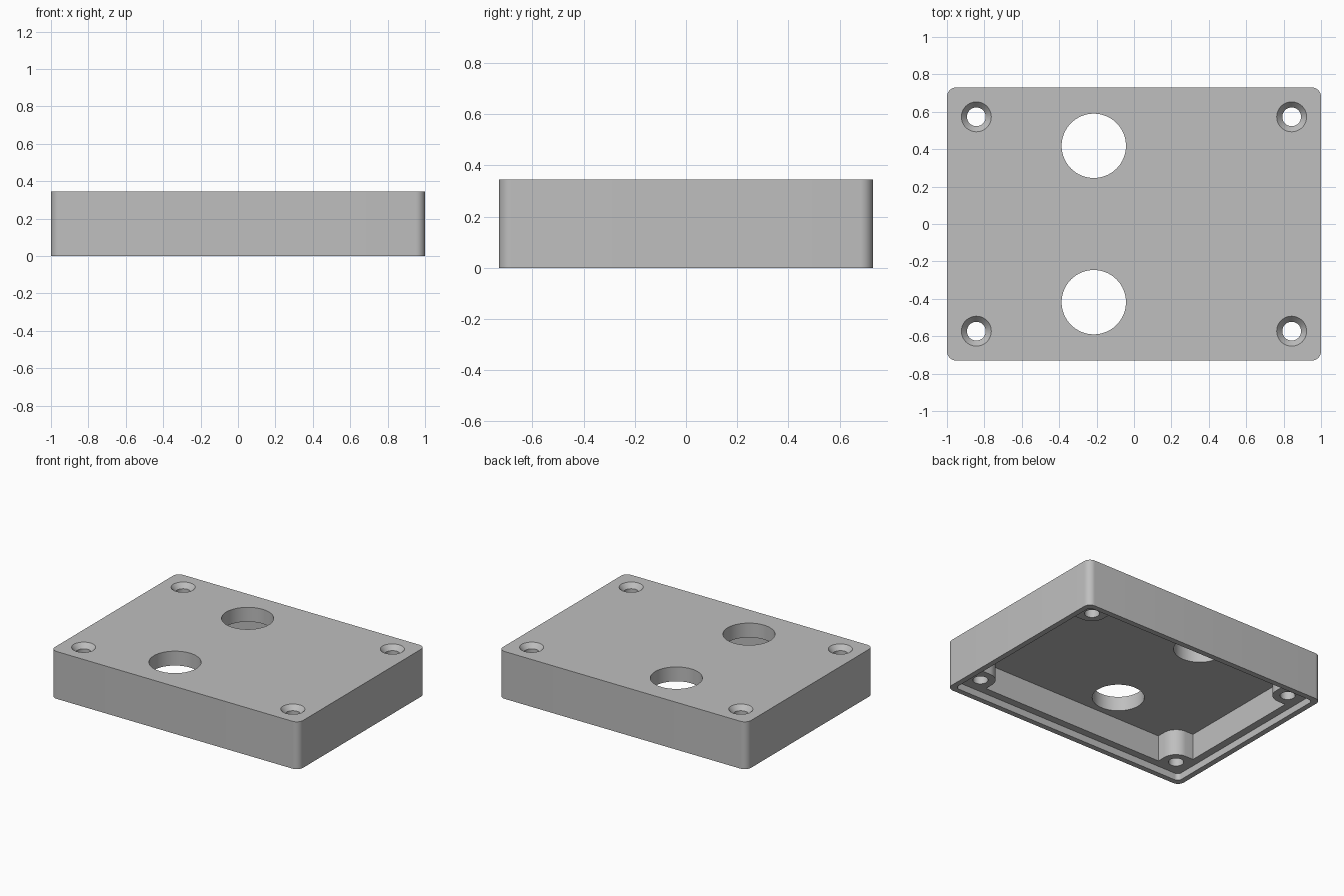
import bpy
import bmesh
from math import cos, sin, pi, radians

if "Cube" in bpy.data.objects:
    bpy.data.objects.remove(bpy.data.objects["Cube"])

# Overall sizes
HX, HY, HEIGHT = 1.0, 0.73, 0.345
CEILING, STEP, LIP, WALL = 0.24, 0.05, 0.04, 0.095
SCREW_X, SCREW_Y, BOSS = 0.843, 0.573, 0.1
QUADRANTS = [(1, 1), (-1, 1), (-1, -1), (1, -1)]

grey = bpy.data.materials.new("plain_grey")
grey.use_nodes = True
colour = (0.52, 0.52, 0.52, 1)
grey.diffuse_color = colour
grey.node_tree.nodes["Principled BSDF"].inputs["Base Color"].default_value = colour


def arc(cx, cy, r, a0, a1, n):
    """Points on an arc, angles in degrees."""
    angles = [radians(a0 + (a1 - a0) * i / n) for i in range(n + 1)]
    return [(cx + r * cos(a), cy + r * sin(a)) for a in angles]


def four_corners(quarter):
    """Mirror a counter-clockwise quarter outline into a closed one."""
    outline = []
    for sx, sy in QUADRANTS:
        pts = [(sx * x, sy * y) for x, y in quarter]
        outline += pts if sx * sy > 0 else pts[::-1]
    return outline


def rounded_rect(hx, hy, r):
    return four_corners(arc(hx - r, hy - r, r, 0, 90, 10))


def loft(name, sections):
    """Solid through matching outlines, each given as (outline, z)."""
    bm = bmesh.new()
    rings = [[bm.verts.new((x, y, z)) for x, y in pts] for pts, z in sections]
    n = len(rings[0])
    for low, high in zip(rings, rings[1:]):
        for i in range(n):
            j = (i + 1) % n
            bm.faces.new((low[i], low[j], high[j], high[i]))
    bm.faces.new(rings[0][::-1])
    bm.faces.new(rings[-1])
    mesh = bpy.data.meshes.new(name)
    bm.to_mesh(mesh)
    bm.free()
    mesh.materials.append(grey)
    obj = bpy.data.objects.new(name, mesh)
    bpy.context.collection.objects.link(obj)
    return obj


def circle(cx, cy, r, n=48):
    return arc(cx, cy, r, 0, 360, n)[:-1]


# Outer block with rounded upright edges
lid = loft("box_lid", [(rounded_rect(HX, HY, 0.05), 0),
                       (rounded_rect(HX, HY, 0.05), HEIGHT)])

# Stepped rim on the underside
step = rounded_rect(HX - LIP, HY - LIP, 0.03)
cutters = [loft("rim_step_cutter", [(step, -0.1), (step, STEP)])]

# Inner cavity, leaving a rounded screw boss in each corner
quarter = [(HX - WALL, SCREW_Y - BOSS)]
quarter += arc(SCREW_X, SCREW_Y, BOSS, 270, 180, 12)
quarter += [(SCREW_X - BOSS, HY - WALL)]
cavity = four_corners(quarter)
cutters.append(loft("cavity_cutter", [(cavity, -0.2), (cavity, CEILING)]))

# Two large openings through the top plate
for y in (-0.418, 0.418):
    ring = circle(-0.215, y, 0.172, 64)
    cutters.append(loft("opening_cutter", [(ring, CEILING - 0.1), (ring, 0.5)]))

# Countersunk screw holes
for sx, sy in QUADRANTS:
    x, y = sx * SCREW_X, sy * SCREW_Y
    small, wide = circle(x, y, 0.05), circle(x, y, 0.08)
    cutters.append(loft("screw_hole_cutter", [
        (small, -0.3), (small, HEIGHT - 0.035), (wide, HEIGHT), (wide, 0.5)]))

# Cut everything out of the block
bpy.ops.object.select_all(action="DESELECT")
lid.select_set(True)
bpy.context.view_layer.objects.active = lid
for cutter in cutters:
    cutter.hide_render = True
    mod = lid.modifiers.new("cut", "BOOLEAN")
    mod.operation = "DIFFERENCE"
    mod.solver = "EXACT"
    mod.object = cutter
    bpy.ops.object.modifier_apply(modifier=mod.name)
    bpy.data.objects.remove(cutter)

bpy.ops.object.shade_smooth_by_angle(angle=radians(30))
